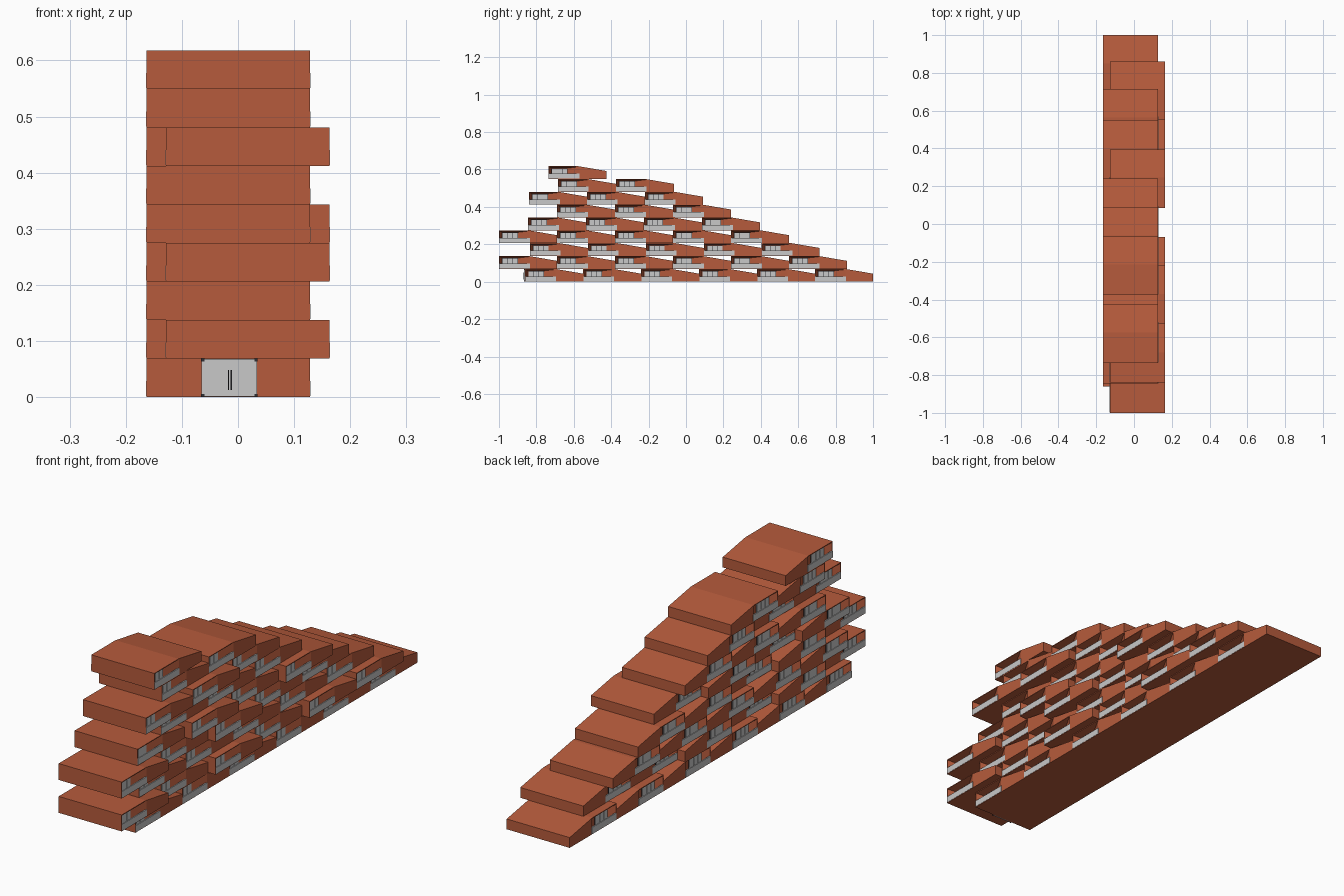
import bpy, bmesh
from mathutils import Vector

cube = bpy.data.objects.get("Cube")
if cube:
    bpy.data.objects.remove(cube, do_unlink=True)


def material(name, rgb):
    m = bpy.data.materials.new(name)
    m.use_nodes = True
    m.diffuse_color = (*rgb, 1)
    m.node_tree.nodes["Principled BSDF"].inputs["Base Color"].default_value = (*rgb, 1)
    return m


BRICK = material("brick red", (0.47, 0.105, 0.045))
GREY = material("light grey", (0.58, 0.58, 0.58))
DARK = material("dark frame", (0.03, 0.03, 0.035))

HALF = 0.1455      # half width of a unit
LENGTH = 0.31      # length of a unit
RISE = 0.0686      # height of a storey
LEFT, RIGHT = -0.0175, 0.0175


def place(name, mesh, loc=(0, 0, 0)):
    ob = bpy.data.objects.new(name, mesh)
    ob.location = loc
    bpy.context.collection.objects.link(ob)
    return ob


def finish(name, bm, *mats):
    bmesh.ops.recalc_face_normals(bm, faces=bm.faces)
    mesh = bpy.data.meshes.new(name)
    bm.to_mesh(mesh)
    bm.free()
    for m in mats:
        mesh.materials.append(m)
    return mesh


def add_box(bm, lo, hi, mat=0):
    lo, hi = Vector(lo), Vector(hi)
    verts = bmesh.ops.create_cube(bm, size=1)["verts"]
    for v in verts:
        v.co = (lo + hi) / 2 + v.co * (hi - lo)
    for f in {f for v in verts for f in v.link_faces}:
        f.material_index = mat


def loft(bm, ring_a, ring_b):
    a = [bm.verts.new(p) for p in ring_a]
    b = [bm.verts.new(p) for p in ring_b]
    bm.faces.new(a)
    bm.faces.new(b)
    for i in range(len(a)):
        j = (i + 1) % len(a)
        bm.faces.new((a[i], a[j], b[j], b[i]))


def quad(x, y0, y1, z0, z1):
    return [(x, y0, z0), (x, y1, z0), (x, y1, z1), (x, y0, z1)]


# Unit shell: flat roof, then a slope down to the back
profile = [(0, 0), (LENGTH, 0), (LENGTH, 0.043), (0.16, RISE), (0, RISE)]
bm = bmesh.new()
loft(bm, [(-HALF, y, z) for y, z in profile], [(HALF, y, z) for y, z in profile])
solid = place("unit_blank", finish("unit_blank", bm, BRICK))

# Flared balcony recess on both sides
bm = bmesh.new()
for s in (-1, 1):
    loft(bm, quad(s * (HALF + 0.001), 0.003, 0.165, 0.003, RISE - 0.003),
         quad(s * (HALF - 0.032), 0.016, 0.102, 0.003, 0.058))
cutter = place("recess_cutter", finish("recess_cutter", bm, BRICK))
cut = solid.modifiers.new("recess", "BOOLEAN")
cut.operation = "DIFFERENCE"
cut.solver = "EXACT"
cut.object = cutter
bpy.context.view_layer.update()
graph = bpy.context.evaluated_depsgraph_get()
shell = bpy.data.meshes.new_from_object(solid.evaluated_get(graph))
shell.name = "unit_shell"
for helper in (solid, cutter):
    bpy.data.objects.remove(helper, do_unlink=True)

# Balcony rails
bm = bmesh.new()
for s in (-1, 1):
    xs = sorted((s * (HALF - 0.004), s * (HALF + 0.001)))
    add_box(bm, (xs[0], 0.001, 0.002), (xs[1], 0.165, 0.029))
rails = finish("balcony_rails", bm, GREY)

# Windows: dark frame with three panes
bm = bmesh.new()
for s in (-1, 1):
    wall = HALF - 0.032
    xs = sorted((s * (wall - 0.001), s * (wall + 0.002)))
    add_box(bm, (xs[0], 0.017, 0.004), (xs[1], 0.101, 0.057), 1)
    xs = sorted((s * wall, s * (wall + 0.004)))
    for i in range(3):
        y = 0.019 + i * 0.0275
        add_box(bm, (xs[0], y, 0.006), (xs[1], y + 0.025, 0.055))
windows = finish("windows", bm, GREY, DARK)

# Storeys from the ground up: front edge and the sideways shift of each unit
storeys = [
    (-0.86, "LLLLLL"),
    (-1.00, "RLRLRR"),
    (-0.835, "LLLLL"),
    (-1.00, "RLRLL"),
    (-0.845, "LRLR"),
    (-0.69, "LLL"),
    (-0.84, "RRL"),
    (-0.685, "LL"),
    (-0.735, "L"),
]
for level, (front, shifts) in enumerate(storeys):
    for i, shift in enumerate(shifts):
        loc = (LEFT if shift == "L" else RIGHT, front + i * LENGTH, level * RISE)
        for mesh in (shell, rails, windows):
            place(f"{mesh.name}_{level + 1}_{i + 1}", mesh, loc)

# Entrance door on the ground floor front
bm = bmesh.new()
add_box(bm, (-0.065, -0.866, 0.001), (0.034, -0.859, 0.068))
for x in (-0.018, -0.013):
    add_box(bm, (x, -0.869, 0.013), (x + 0.002, -0.865, 0.048), 1)
for x in (-0.066, 0.029):
    for z in (0.0005, 0.0635):
        add_box(bm, (x, -0.867, z), (x + 0.006, -0.86, z + 0.005), 1)
place("entrance_door", finish("entrance_door", bm, GREY, DARK))
